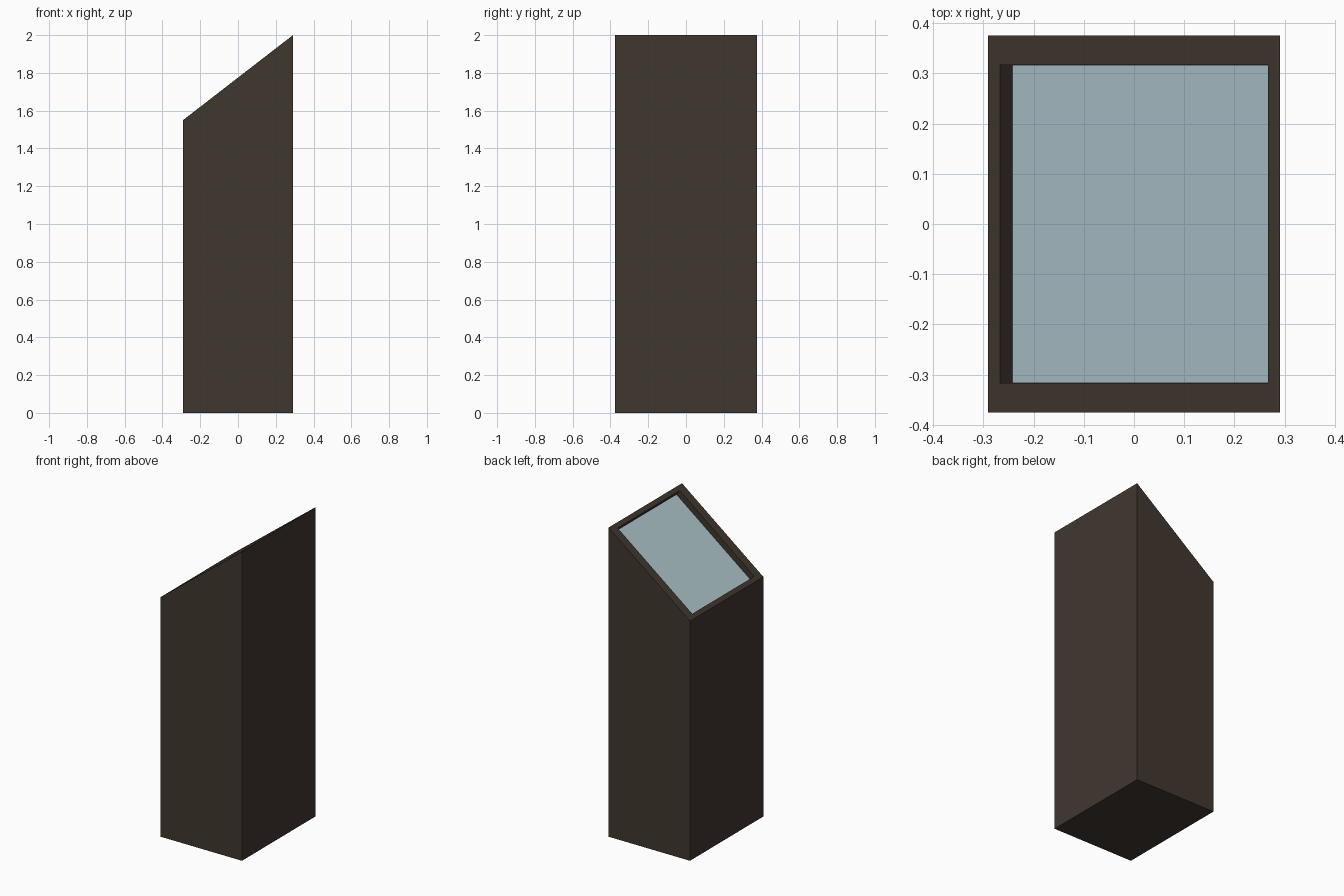
import bpy, bmesh
from mathutils import Vector

if "Cube" in bpy.data.objects:
    bpy.data.objects.remove(bpy.data.objects["Cube"])

W, D = 0.291, 0.375          # half width and half depth
LOW, HIGH = 1.55, 2.0        # left and right heights
OX, OY = 0.2665, 0.317       # half size of the opening in the sloped top
SLOPE = (HIGH - LOW) / (2 * W)
normal = Vector((-SLOPE, 0, 1)).normalized()
sink = normal * -0.0395      # recess depth, square to the slope


def material(name, rgb):
    m = bpy.data.materials.new(name)
    lin = [(c / 255 / 12.92) if c < 10 else ((c / 255 + 0.055) / 1.055) ** 2.4 for c in rgb]
    m.diffuse_color = (*lin, 1)
    m.use_nodes = True
    m.node_tree.nodes["Principled BSDF"].inputs["Base Color"].default_value = m.diffuse_color
    return m


def top_z(x):
    return LOW + (x + W) * SLOPE


def ring(bm, hx, hy, height, offset=Vector()):
    return [bm.verts.new(Vector((x, y, height(x))) + offset)
            for x, y in ((-hx, -hy), (hx, -hy), (hx, hy), (-hx, hy))]


def finish(name, bm, mat):
    bmesh.ops.recalc_face_normals(bm, faces=bm.faces)
    me = bpy.data.meshes.new(name)
    bm.to_mesh(me)
    bm.free()
    me.materials.append(mat)
    ob = bpy.data.objects.new(name, me)
    bpy.context.collection.objects.link(ob)
    return ob


# Cabinet: slanted box with a sunken, framed top
bm = bmesh.new()
rings = [ring(bm, W, D, lambda x: 0), ring(bm, W, D, top_z),
         ring(bm, OX, OY, top_z), ring(bm, OX, OY, top_z, sink)]
bm.faces.new(rings[0])
for a, b in zip(rings, rings[1:]):
    for i in range(4):
        j = (i + 1) % 4
        bm.faces.new((a[i], a[j], b[j], b[i]))
bm.faces.new(rings[-1])
finish("cabinet", bm, material("dark brown", (64, 55, 47)))

# Screen: thin pane lying on the recess floor
bm = bmesh.new()
low = ring(bm, OX - 0.001, OY - 0.001, top_z, sink + normal * 0.0002)
high = ring(bm, OX - 0.001, OY - 0.001, top_z, sink + normal * 0.001)
bm.faces.new(low)
bm.faces.new(high)
for i in range(4):
    j = (i + 1) % 4
    bm.faces.new((low[i], low[j], high[j], high[i]))
finish("screen", bm, material("pale blue grey", (172, 196, 202)))
